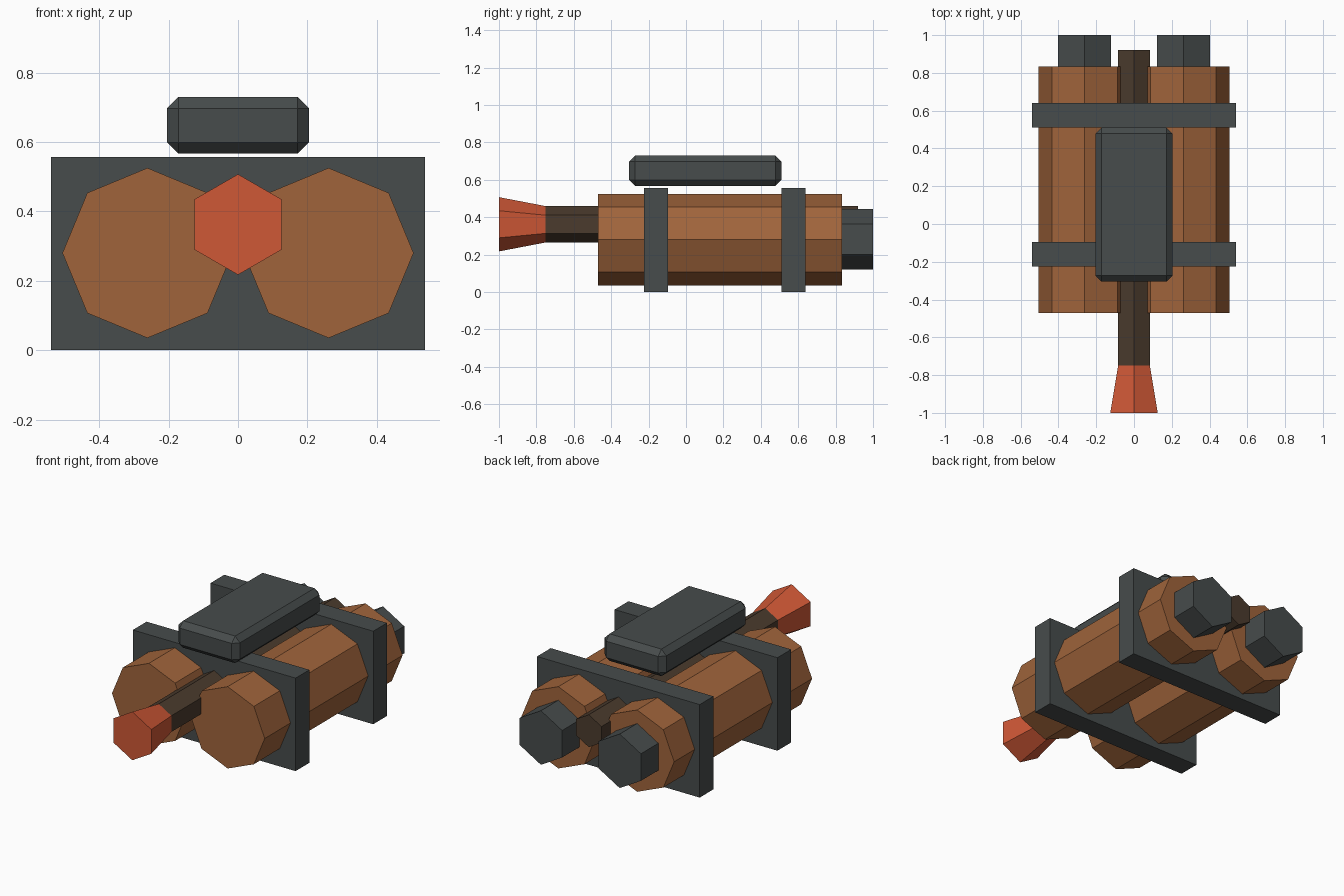
import bpy, math
from mathutils import Matrix

if "Cube" in bpy.data.objects:
    bpy.data.objects.remove(bpy.data.objects["Cube"])


def material(name, rgb):
    """Flat colour from 0-255 sRGB values."""
    m = bpy.data.materials.new(name)
    lin = [((c / 255 + 0.055) / 1.055) ** 2.4 for c in rgb]
    m.diffuse_color = (*lin, 1)
    m.use_nodes = True
    m.node_tree.nodes["Principled BSDF"].inputs["Base Color"].default_value = m.diffuse_color
    return m


copper = material("copper_brown", (160, 100, 59))
steel = material("dark_steel", (71, 76, 76))
rust = material("orange_red", (207, 88, 54))
iron = material("dark_brown", (75, 59, 45))


def prism(name, mat, sides, x, z, y0, y1, r0, r1=None):
    """Prism or frustum along y with a corner pointing up."""
    bpy.ops.mesh.primitive_cone_add(vertices=sides, radius1=r0,
                                    radius2=r0 if r1 is None else r1, depth=y1 - y0)
    ob = bpy.context.object
    # the cone's first corner lies on +y, its axis turns from z to y
    turn = Matrix.Rotation(math.radians(-90), 4, 'X')
    ob.data.transform(Matrix.Translation((x, (y0 + y1) / 2, z)) @ turn)
    ob.matrix_world = Matrix.Identity(4)
    ob.name = name
    ob.data.materials.append(mat)
    return ob


def box(name, mat, lo, hi, bevel=0):
    bpy.ops.mesh.primitive_cube_add(size=1)
    ob = bpy.context.object
    size = [b - a for a, b in zip(lo, hi)]
    mid = [(a + b) / 2 for a, b in zip(lo, hi)]
    ob.data.transform(Matrix.Translation(mid) @ Matrix.Diagonal((*size, 1)))
    ob.name = name
    ob.data.materials.append(mat)
    if bevel:
        mod = ob.modifiers.new("chamfer", 'BEVEL')
        mod.width = bevel
        mod.segments = 1
    return ob


# paired tanks with rear caps
for side, x in (("left", -0.261), ("right", 0.261)):
    prism(side + "_tank", copper, 8, x, 0.28, -0.47, 0.835, 0.245)
    prism(side + "_cap", steel, 6, x, 0.282, 0.80, 1.0, 0.162)

# central pipe and flared nozzle
prism("pipe", iron, 6, 0, 0.362, -0.75, 0.92, 0.097)
prism("nozzle", rust, 6, 0, 0.362, -1.0, -0.75, 0.145, 0.097)

# clamp plates
box("front_clamp", steel, (-0.539, -0.225, 0), (0.539, -0.095, 0.557))
box("rear_clamp", steel, (-0.539, 0.51, 0), (0.539, 0.64, 0.557))

# chamfered top housing
box("top_housing", steel, (-0.204, -0.305, 0.567), (0.204, 0.51, 0.729), 0.032)
